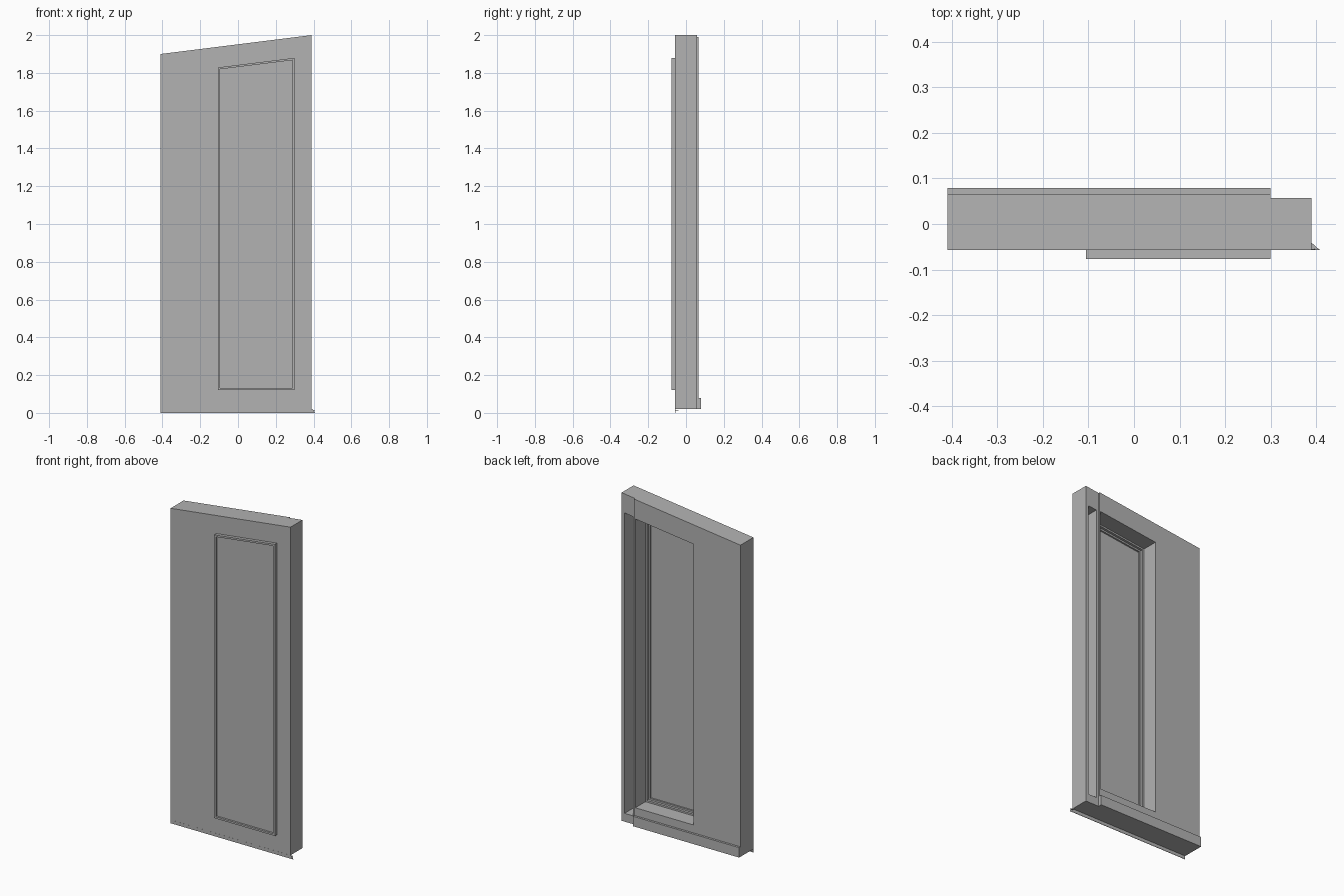
import bpy
import bmesh

cube = bpy.data.objects.get("Cube")
if cube:
    bpy.data.objects.remove(cube, do_unlink=True)

grey = bpy.data.materials.new("plain_grey")
grey.use_nodes = True
colour = (0.45, 0.45, 0.45, 1)
grey.diffuse_color = colour
grey.node_tree.nodes["Principled BSDF"].inputs["Base Color"].default_value = colour

LEFT, RIGHT, BASE = -0.41, 0.39, 0.02


def roof(x):
    """Height of the sloping top edge at x."""
    return 1.9 + 0.1 * (x - LEFT) / (RIGHT - LEFT)


def outline(x0, x1, z0, drop, inset=0):
    """Four corners whose top follows the roof slope."""
    x0, x1, z0, drop = x0 + inset, x1 - inset, z0 + inset, drop + inset
    return [(x0, z0), (x1, z0), (x1, roof(x1) - drop), (x0, roof(x0) - drop)]


def finish(name, bm):
    bmesh.ops.recalc_face_normals(bm, faces=bm.faces[:])
    mesh = bpy.data.meshes.new(name)
    bm.to_mesh(mesh)
    bm.free()
    mesh.materials.append(grey)
    obj = bpy.data.objects.new(name, mesh)
    bpy.context.collection.objects.link(obj)
    return obj


def slab(name, loop, y0, y1):
    """Extrude an x-z outline from y0 to y1."""
    bm = bmesh.new()
    front, back = [[bm.verts.new((x, y, z)) for x, z in loop] for y in (y0, y1)]
    bm.faces.new(front)
    bm.faces.new(back)
    for i in range(len(loop)):
        j = (i + 1) % len(loop)
        bm.faces.new((front[i], front[j], back[j], back[i]))
    return finish(name, bm)


def ring(name, outer, inner, y0, y1):
    """Closed frame between two outlines."""
    bm = bmesh.new()
    loops = [[bm.verts.new((x, y, z)) for x, z in loop]
             for loop, y in ((outer, y0), (inner, y0), (inner, y1), (outer, y1))]
    for k in range(4):
        a, b = loops[k], loops[(k + 1) % 4]
        for i in range(4):
            j = (i + 1) % 4
            bm.faces.new((a[i], a[j], b[j], b[i]))
    return finish(name, bm)


def cut(obj, cutter):
    mod = obj.modifiers.new("cut", "BOOLEAN")
    mod.operation = "DIFFERENCE"
    mod.solver = "EXACT"
    mod.object = cutter
    cutter.hide_render = True
    cutter.hide_viewport = True
    cutter.display_type = "WIRE"


# Wall core and the inner lining
wall = slab("wall_core", outline(LEFT, RIGHT, BASE, 0), -0.057, 0.057)
lining = slab("inner_lining", outline(LEFT, 0.3, BASE, 0), 0.057, 0.066)
skirting = slab("skirting_board",
                [(LEFT, BASE), (0.3, BASE), (0.3, 0.08), (LEFT, 0.08)], 0.066, 0.079)

# Window opening and narrow recess in the back
window = (-0.105, 0.3, 0.12, 0.109)
opening = slab("opening_cutter", outline(*window, 0.008), -0.2, 0.2)
recess = slab("recess_cutter", outline(0.315, 0.37, 0.07, 0.115), -0.035, 0.2)
cut(wall, opening)
cut(wall, recess)
cut(lining, opening)

# Window surround, stepped inner frames and pane
ring("window_surround", outline(*window), outline(*window, 0.011), -0.077, -0.05)
for name, inset, y0, y1 in (("outer_sash", 0.018, -0.045, -0.03),
                            ("inner_sash", 0.028, -0.056, -0.045)):
    ring(name, outline(*window, 0.008), outline(*window, inset), y0, y1)
slab("window_pane", outline(*window, 0.011), -0.065, -0.055)

# Drip edge under the front, with its mitred end
slab("drip_edge", [(LEFT, 0), (0.408, 0), (0.395, BASE), (LEFT, BASE)], -0.0575, -0.055)
bm = bmesh.new()
tab = [bm.verts.new((x, y, 0.012)) for x, y in ((RIGHT, -0.057), (0.408, -0.057), (RIGHT, -0.041))]
bm.faces.new(tab)
extruded = bmesh.ops.extrude_face_region(bm, geom=bm.faces[:])
for v in extruded["geom"]:
    if isinstance(v, bmesh.types.BMVert):
        v.co.z += 0.003
finish("drip_end", bm)
